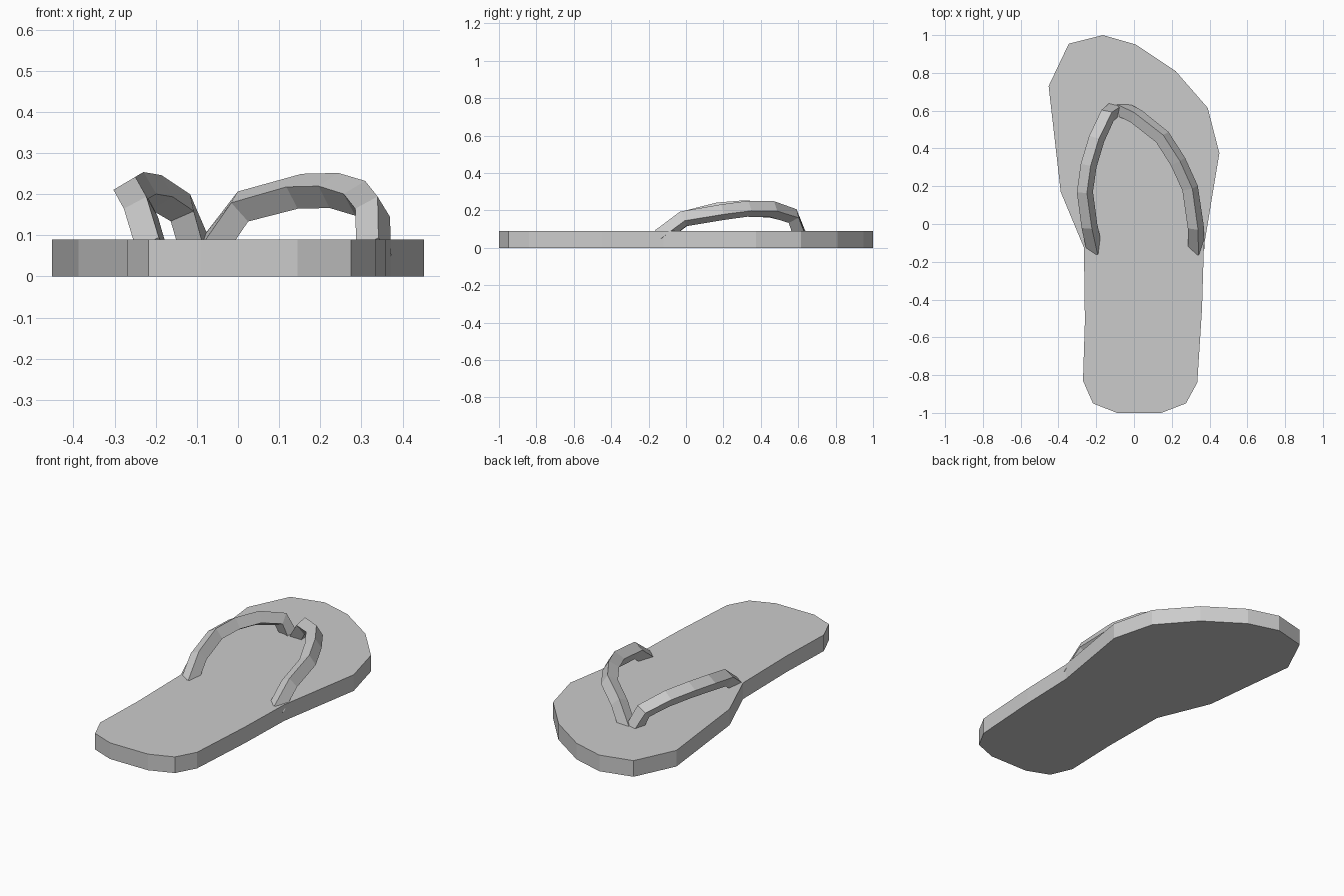
import bpy, bmesh, math
from mathutils import Vector

if "Cube" in bpy.data.objects:
    bpy.data.objects.remove(bpy.data.objects["Cube"])

grey = bpy.data.materials.new("plain grey")
grey.diffuse_color = (0.6, 0.6, 0.6, 1)
grey.use_nodes = True
grey.node_tree.nodes["Principled BSDF"].inputs["Base Color"].default_value = grey.diffuse_color


def make_object(name, bm):
    bmesh.ops.recalc_face_normals(bm, faces=bm.faces[:])
    mesh = bpy.data.meshes.new(name)
    bm.to_mesh(mesh)
    bm.free()
    mesh.materials.append(grey)
    obj = bpy.data.objects.new(name, mesh)
    bpy.context.collection.objects.link(obj)
    return obj


def make_sole(outline, thickness):
    bm = bmesh.new()
    base = bm.faces.new([bm.verts.new((x, y, 0)) for x, y in outline])
    top = bmesh.ops.extrude_face_region(bm, geom=[base], use_keep_orig=True)["geom"]
    bmesh.ops.translate(bm, vec=(0, 0, thickness),
                        verts=[g for g in top if isinstance(g, bmesh.types.BMVert)])
    return make_object("sole", bm)


def make_strap(name, path, radius=0.044, tilt=math.radians(14)):
    """Sweep a tilted square section along a path running from toe to heel."""
    bm = bmesh.new()
    pts = [Vector(p) for p in path]
    rings = []
    for i, p in enumerate(pts):
        t = Vector()
        if i > 0:
            t += (p - pts[i - 1]).normalized()
        if i < len(pts) - 1:
            t += (pts[i + 1] - p).normalized()
        t.normalize()
        side = Vector((-t.y, t.x, 0)).normalized()
        up = t.cross(side)
        rings.append([bm.verts.new(p + radius * (side * math.cos(a) + up * math.sin(a)))
                      for a in (k * math.pi / 2 - tilt for k in range(4))])
    for a, b in zip(rings, rings[1:]):
        for k in range(4):
            j = (k + 1) % 4
            bm.faces.new((a[k], a[j], b[j], b[k]))
    bm.faces.new(rings[0])
    bm.faces.new(rings[-1])
    return make_object(name, bm)


# Foot-shaped sole
make_sole([(-0.165, 1.0), (0.01, 0.95), (0.22, 0.81), (0.39, 0.615), (0.452, 0.375),
           (0.37, -0.12), (0.36, -0.45), (0.335, -0.84), (0.275, -0.95), (0.145, -1.0),
           (-0.09, -1.0), (-0.217, -0.95), (-0.27, -0.83), (-0.26, -0.515),
           (-0.265, -0.125), (-0.388, 0.17), (-0.452, 0.73), (-0.345, 0.955)], 0.09)

# Straps, both starting at the toe post and ending inside the sole
make_strap("right_strap", [(-0.068, 0.61, 0.06), (0.012, 0.57, 0.17), (0.15, 0.46, 0.207),
                           (0.233, 0.33, 0.209), (0.297, 0.19, 0.19),
                           (0.327, -0.015, 0.155), (0.33, -0.14, 0.06)])
make_strap("left_strap", [(-0.10, 0.61, 0.06), (-0.14, 0.575, 0.167), (-0.198, 0.45, 0.204),
                          (-0.24, 0.31, 0.211), (-0.26, 0.17, 0.2),
                          (-0.236, -0.01, 0.155), (-0.208, -0.14, 0.06)])
